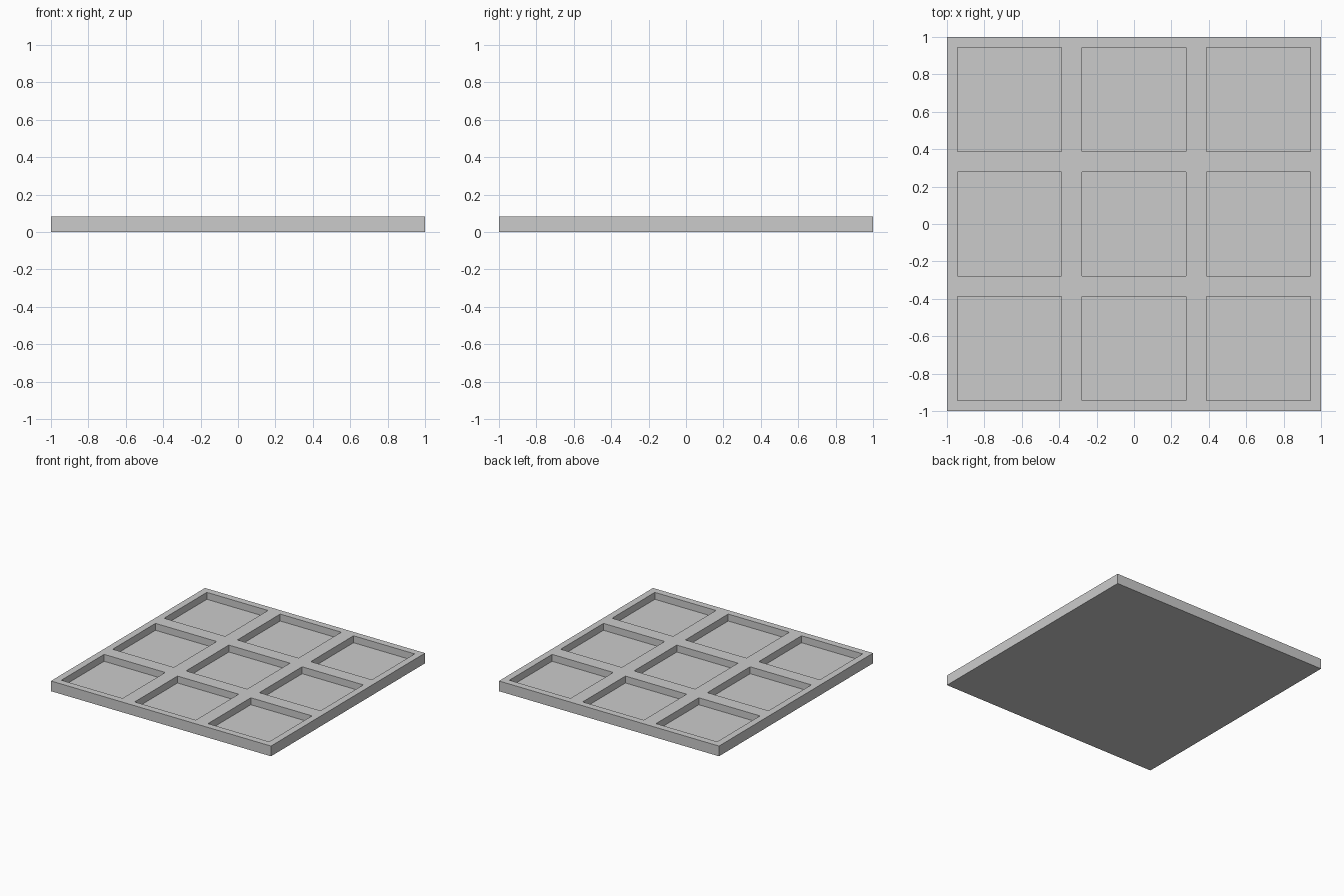
import bpy, bmesh

if "Cube" in bpy.data.objects:
    bpy.data.objects.remove(bpy.data.objects["Cube"])

HEIGHT = 0.084
DEPTH = 0.057
RIM = 1 / 18

bm = bmesh.new()

# Top surface: three by three cells, each inset to leave the ribs
bmesh.ops.create_grid(bm, x_segments=3, y_segments=3, size=1)
bmesh.ops.translate(bm, verts=bm.verts, vec=(0, 0, HEIGHT))
cells = bm.faces[:]
bmesh.ops.inset_individual(bm, faces=cells, thickness=RIM, use_even_offset=True)

# Pockets: push each cell floor straight down
floors = bmesh.ops.extrude_discrete_faces(bm, faces=cells)["faces"]
for f in floors:
    for loop in f.loops:
        loop.vert.co.z = HEIGHT - DEPTH

# Connect pocket walls between the rims and the floors
bm.verts.ensure_lookup_table()
top_loops = [e for e in bm.edges if e.is_boundary
             and max(abs(e.verts[0].co.x), abs(e.verts[0].co.y)) < 0.99]
if top_loops:
    bmesh.ops.bridge_loops(bm, edges=top_loops)

# Outer sides and flat underside
outer = [e for e in bm.edges if e.is_boundary]
skirt = bmesh.ops.extrude_edge_only(bm, edges=outer)["geom"]
for v in (g for g in skirt if isinstance(g, bmesh.types.BMVert)):
    v.co.z = 0
bottom = [g for g in skirt if isinstance(g, bmesh.types.BMEdge)
          and all(v.co.z == 0 for v in g.verts)]
bmesh.ops.contextual_create(bm, geom=bottom)
bmesh.ops.recalc_face_normals(bm, faces=bm.faces)

mesh = bpy.data.meshes.new("pocketed_tray")
bm.to_mesh(mesh)
bm.free()
bpy.context.collection.objects.link(bpy.data.objects.new("pocketed_tray", mesh))
